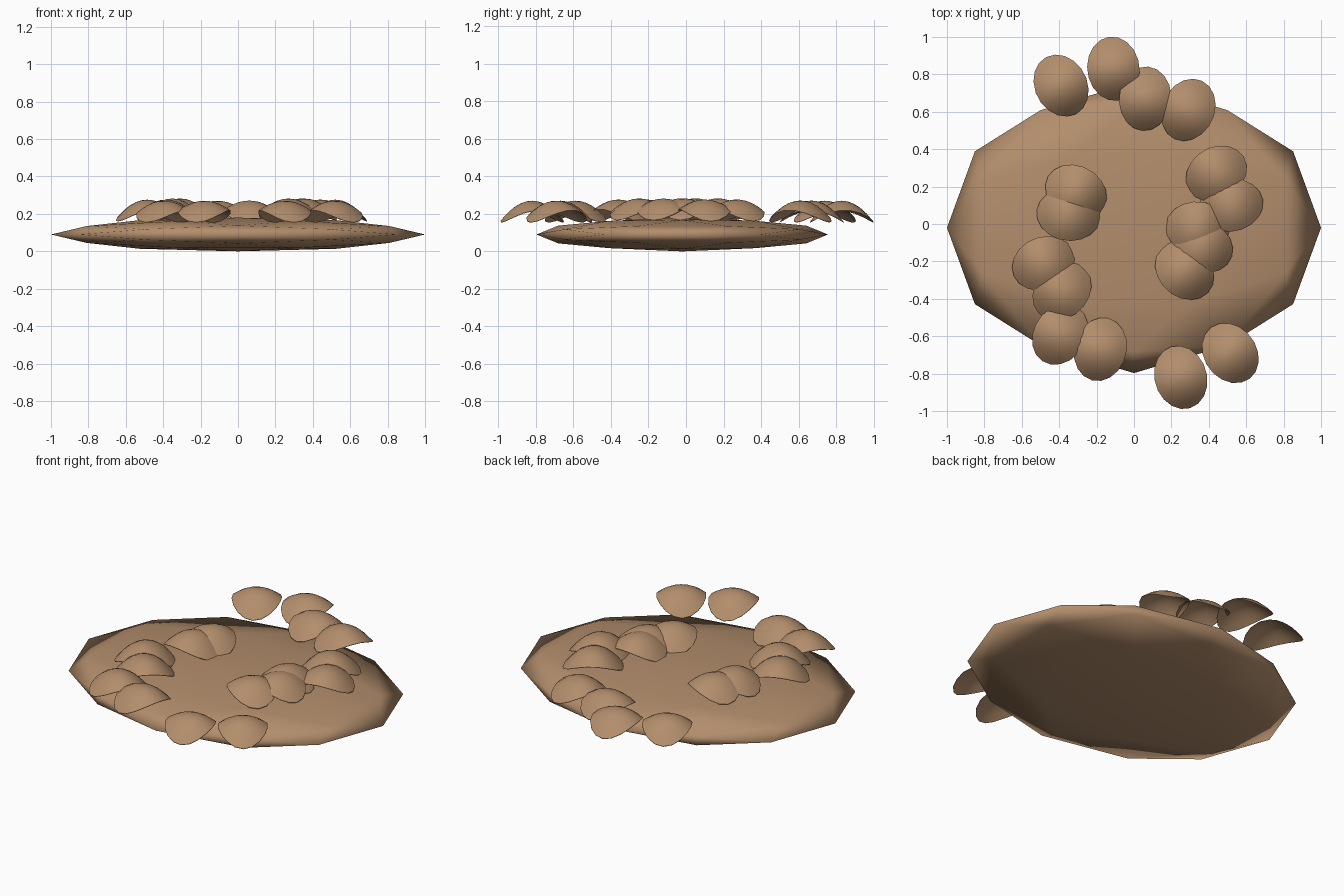
import bpy, bmesh, math
from mathutils import Vector, Matrix

if "Cube" in bpy.data.objects:
    bpy.data.objects.remove(bpy.data.objects["Cube"])

tan = bpy.data.materials.new("tan_brown")
tan.diffuse_color = (0.45, 0.27, 0.15, 1)
tan.use_nodes = True
tan.node_tree.nodes["Principled BSDF"].inputs["Base Color"].default_value = tan.diffuse_color


def finish(bm, name):
    bmesh.ops.recalc_face_normals(bm, faces=bm.faces)
    me = bpy.data.meshes.new(name)
    bm.to_mesh(me)
    bm.free()
    me.materials.append(tan)
    for p in me.polygons:
        p.use_smooth = True
    ob = bpy.data.objects.new(name, me)
    bpy.context.collection.objects.link(ob)
    return ob


# Flat disc: a once-divided icosahedron squashed into a lens
bm = bmesh.new()
phi = (1 + math.sqrt(5)) / 2
for a in (-1, 1):
    for b in (-phi, phi):
        for co in ((b, a, 0), (0, b, a), (a, 0, b)):
            bm.verts.new(co)
bmesh.ops.convex_hull(bm, input=bm.verts[:])
bmesh.ops.subdivide_edges(bm, edges=bm.edges[:], cuts=1, use_grid_fill=True)
bmesh.ops.triangulate(bm, faces=bm.faces[:])
for v in bm.verts:
    n = v.co.normalized()
    v.co = Vector((n.x, n.y * 0.777, n.z * 0.09)) + Vector((0, -0.02, 0.09))
finish(bm, "disc_base")


# Arched oval petal, long axis pointing away from the centre
def petal(name, x, y, crest):
    bm = bmesh.new()
    rings, segs, hl, hw, t = 5, 18, 0.172, 0.14, 0.008
    mat = Matrix.Translation((x, y, crest)) @ Matrix.Rotation(math.atan2(y, x), 4, 'Z')

    def layer(off):
        rows = []
        for r in range(1, rings + 1):
            row = []
            for s in range(segs):
                a = 2 * math.pi * s / segs
                u, v = r / rings * math.cos(a), r / rings * math.sin(a)
                z = -0.115 * u * u - 0.05 * v * v - off * (1 - 0.7 * (r / rings) ** 4)
                row.append(bm.verts.new(mat @ Vector((u * hl, v * hw, z))))
            rows.append(row)
        mid = bm.verts.new(mat @ Vector((0, 0, -off)))
        for s in range(segs):
            q = (s + 1) % segs
            bm.faces.new((mid, rows[0][s], rows[0][q]))
            for i in range(rings - 1):
                bm.faces.new((rows[i][s], rows[i + 1][s], rows[i + 1][q], rows[i][q]))
        return rows[-1]

    top, low = layer(0), layer(t)
    for s in range(segs):
        q = (s + 1) % segs
        bm.faces.new((top[s], low[s], low[q], top[q]))
    ob = finish(bm, name)
    bpy.context.view_layer.objects.active = ob
    ob.select_set(True)
    bpy.ops.object.shade_smooth_by_angle(angle=math.radians(40))
    ob.select_set(False)


# Petal positions by group: back, right, front, left
groups = {
    "back_petal": [(-0.39, 0.74), (-0.11, 0.83), (0.06, 0.67), (0.29, 0.61)],
    "right_petal": [(0.44, 0.27), (0.52, 0.10), (0.34, -0.02), (0.36, -0.12), (0.27, -0.25)],
    "front_petal": [(0.515, -0.69), (0.25, -0.82), (-0.18, -0.67), (-0.395, -0.59)],
    "left_petal": [(-0.31, 0.17), (-0.35, 0.05), (-0.485, -0.21), (-0.385, -0.36)],
}
for group, spots in groups.items():
    for i, (x, y) in enumerate(spots):
        petal(f"{group}_{i + 1}", x, y, 0.295 - 0.025 * min(1, math.hypot(x, y) / 0.7))
